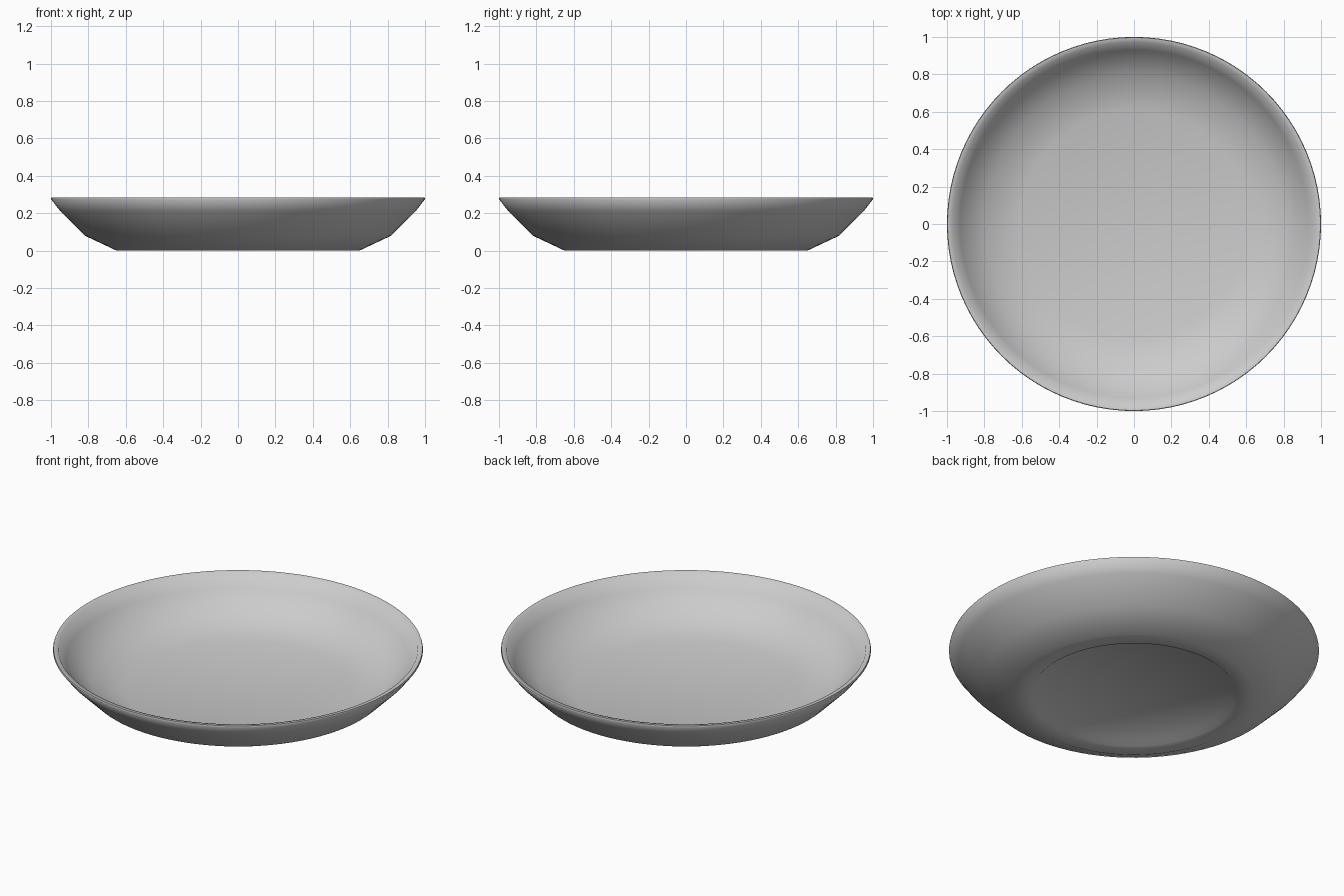
import bpy, bmesh, math

if "Cube" in bpy.data.objects:
    bpy.data.objects.remove(bpy.data.objects["Cube"])

# Half cross-section (radius, height), from the underside centre round to the floor centre
PROFILE = [
    (0.0, 0.02), (0.53, 0.02), (0.555, 0.0), (0.65, 0.0),      # recessed underside and foot ring
    (0.82, 0.08), (0.95, 0.21), (1.0, 0.275), (0.997, 0.285),  # outer wall
    (0.972, 0.283), (0.93, 0.21), (0.80, 0.10),                # rim and inner wall
    (0.61, 0.045), (0.0, 0.045),                               # dished floor
]
SEGMENTS = 96


def lathe(name, profile, segments):
    bm = bmesh.new()
    verts = [bm.verts.new((r, 0, z)) for r, z in profile]
    edges = [bm.edges.new(pair) for pair in zip(verts, verts[1:])]
    bmesh.ops.spin(bm, geom=verts + edges, cent=(0, 0, 0), axis=(0, 0, 1),
                   angle=math.tau, steps=segments, use_duplicate=False)
    bmesh.ops.remove_doubles(bm, verts=bm.verts[:], dist=1e-4)
    bmesh.ops.recalc_face_normals(bm, faces=bm.faces[:])
    mesh = bpy.data.meshes.new(name)
    bm.to_mesh(mesh)
    bm.free()
    obj = bpy.data.objects.new(name, mesh)
    bpy.context.collection.objects.link(obj)
    return obj


# Shallow plate with a foot ring
plate = lathe("plate", PROFILE, SEGMENTS)
bpy.context.view_layer.objects.active = plate
plate.select_set(True)
bpy.ops.object.shade_smooth_by_angle(angle=math.radians(60))
